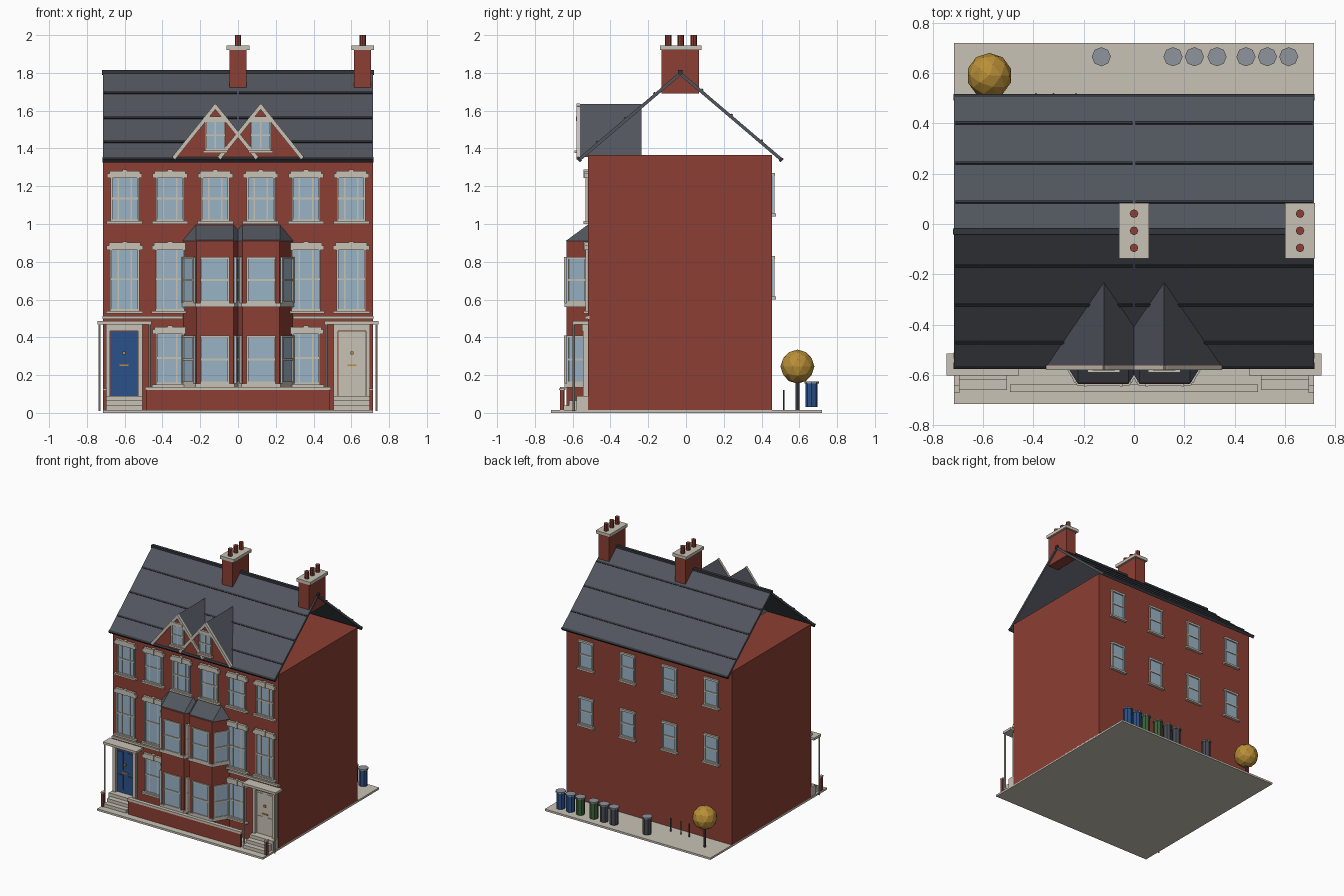
import bpy, bmesh, math
from mathutils import Matrix, Vector

cube = bpy.data.objects.get("Cube")
if cube:
    bpy.data.objects.remove(cube)


def material(name, code):
    rgb = [((int(code[i:i + 2], 16) / 255 + 0.055) / 1.055) ** 2.4 for i in (0, 2, 4)]
    m = bpy.data.materials.new(name)
    m.use_nodes = True
    m.diffuse_color = (*rgb, 1)
    m.node_tree.nodes["Principled BSDF"].inputs["Base Color"].default_value = (*rgb, 1)
    return m


MATS = {n: material(n, c) for n, c in {
    "brick": "8C3F33", "stone": "C9C2B5", "slate": "51555D", "dark slate": "33373C",
    "glass": "9AB3C6", "blue paint": "2C5189", "green plastic": "3C6238",
    "gold": "B98F38", "charcoal": "484C55", "lid grey": "8F949C"}.items()}
PARTS = {}
I = Matrix()
T = Matrix.Translation


def part(name, mat):
    return PARTS.setdefault((name, mat), bmesh.new())


def box(name, mat, x, y, z, M=I):
    """Box from (low, high) ranges on each axis."""
    mid = [(a + b) / 2 for a, b in (x, y, z)]
    size = [abs(b - a) for a, b in (x, y, z)]
    bmesh.ops.create_cube(part(name, mat), size=1, matrix=M @ T(mid) @ Matrix.Diagonal((*size, 1)))


def loft(name, mat, lower, upper):
    """Closed solid between two matching rings of points."""
    bm = part(name, mat)
    a = [bm.verts.new(p) for p in lower]
    b = [bm.verts.new(p) for p in upper]
    n = len(a)
    faces = [bm.faces.new(a), bm.faces.new(b)]
    faces += [bm.faces.new((a[i], a[(i + 1) % n], b[(i + 1) % n], b[i])) for i in range(n)]
    bmesh.ops.recalc_face_normals(bm, faces=faces)


def rod(name, mat, x, y, z0, z1, r, sides=8):
    bmesh.ops.create_cone(part(name, mat), cap_ends=True, segments=sides, radius1=r, radius2=r,
                          depth=z1 - z0, matrix=T((x, y, (z0 + z1) / 2)))


def window(name, M, half, z0, z1, bars=(), lintel=False, sill=0.02):
    """Sash window on a wall; local -y points out of the wall."""
    f = 0.01
    box(name + "_glass", "glass", (-half, half), (-0.005, 0.01), (z0, z1), M)
    frame = name + "_frames"
    for s in (-1, 1):
        box(frame, "stone", (s * half, s * (half - f)), (-0.013, 0.005), (z0, z1), M)
    mid = (z0 + z1) / 2
    for z in (z0 + f / 2, mid, z1 - f / 2):
        box(frame, "stone", (-half, half), (-0.011, 0.005), (z - f / 2, z + f / 2), M)
    for b in bars:
        box(frame, "stone", (b - 0.004, b + 0.004), (-0.009, 0.005), (z0, z1), M)
    if sill:
        box(name + "_sills", "stone", (-half - sill, half + sill), (-0.022, 0.005), (z0 - 0.014, z0), M)
    if lintel:
        for w, lo, hi in ((0.018, -0.012, 0.012), (0.006, 0.012, 0.026)):
            box(name + "_lintels", "stone", (-half - w, half + w), (-0.018, 0.005), (z1 + lo, z1 + hi), M)
        box(name + "_lintels", "stone", (-0.012, 0.012), (-0.022, 0.005), (z1 - 0.012, z1 + 0.033), M)


# Ground and main walls
box("ground_slab", "stone", (-0.715, 0.715), (-0.715, 0.72), (0, 0.015))
box("house_walls", "brick", (-0.715, 0.715), (-0.52, 0.455), (0.01, 1.365))

# Main roof: two thin slopes with battens, gutters and a ridge
PITCH = math.atan2(0.46, 0.54)
for turn, courses in ((0, (0.177, 0.38, 0.577)), (math.pi, (0.15, 0.354, 0.564))):
    M = T((0, -0.03, 1.805)) @ Matrix.Rotation(turn, 4, "Z") @ Matrix.Rotation(PITCH, 4, "X")
    box("roof_slopes", "slate", (-0.715, 0.715), (-0.709, 0), (-0.015, 0.002), M)
    box("roof_gutters", "dark slate", (-0.717, 0.717), (-0.715, -0.7), (-0.019, 0.004), M)
    for d in courses:
        for s in (-1, 1):
            box("roof_battens", "dark slate", (s * 0.006, s * 0.71), (-d - 0.006, -d + 0.006), (0, 0.008), M)
box("roof_ridge", "dark slate", (-0.72, 0.72), (-0.042, -0.018), (1.79, 1.814))

# Chimneys
for x in (0, 0.66):
    box("chimney_stacks", "brick", (x - 0.045, x + 0.045), (-0.13, 0.07), (1.69, 1.925))
    box("chimney_caps", "stone", (x - 0.06, x + 0.06), (-0.137, 0.083), (1.92, 1.944))
    for y in (-0.095, -0.027, 0.041):
        rod("chimney_pots", "brick", x, y, 1.94, 2.0, 0.017)

# Dormers
for cx in (-0.12, 0.12):
    def ring(y):
        return [(cx - 0.225, y, 1.355), (cx + 0.225, y, 1.355), (cx, y, 1.635)]
    loft("dormer_roofs", "slate", ring(-0.56), ring(-0.235))
    loft("dormer_gables", "brick", ring(-0.568), ring(-0.56))
    for s in (-1, 1):
        M = T((cx, 0, 1.635)) @ Matrix.Rotation(s * math.atan2(0.28, 0.225), 4, "Y")
        box("dormer_bargeboards", "stone", (0, s * 0.362), (-0.58, -0.562), (-0.018, 0.003), M)
    window("dormer", T((cx, -0.568, 0)), 0.055, 1.39, 1.55, (0,), sill=0.01)
    box("dormer_window_heads", "stone", (cx - 0.045, cx + 0.045), (-0.583, -0.565), (1.545, 1.57))

# Front windows
for x in (-0.6, -0.36, -0.12, 0.12, 0.36, 0.6):
    M = T((x, -0.52, 0))
    window("front_window", M, 0.075, 1.015, 1.255, (-0.035, 0.035), True)
    if abs(x) > 0.3:
        window("front_window", M, 0.078, 0.54, 0.875, (-0.035, 0.035), True)
    if 0.3 < abs(x) < 0.5:
        window("front_window", M, 0.075, 0.15, 0.43, (-0.035, 0.035), True)

# Back windows
for x in (-0.54, -0.18, 0.18, 0.54):
    M = T((x, 0.455, 0)) @ Matrix.Rotation(math.pi, 4, "Z")
    for z in (0.615, 1.055):
        window("back_window", M, 0.06, z, z + 0.21, sill=0.012)
        box("back_window_heads", "stone", (-0.065, 0.065), (-0.015, 0.005), (z + 0.2, z + 0.215), M)


# Twin bays
def bay_ring(cx, z, grow=0.0):
    back, front = 0.17 + grow, 0.0975 + grow * 0.6
    return [(cx - back, -0.515, z), (cx - front, -0.632 - grow, z),
            (cx + front, -0.632 - grow, z), (cx + back, -0.515, z)]


for cx in (-0.1225, 0.1225):
    loft("bay_walls", "brick", bay_ring(cx, 0.01), bay_ring(cx, 0.915))
    for z0, z1 in ((0.56, 0.582), (0.135, 0.155)):
        loft("bay_bands", "stone", bay_ring(cx, z0, 0.01), bay_ring(cx, z1, 0.01))
    top = [(cx - 0.103, -0.515, 0.995), (cx - 0.1, -0.522, 0.995),
           (cx + 0.1, -0.522, 0.995), (cx + 0.103, -0.515, 0.995)]
    loft("bay_roofs", "slate", bay_ring(cx, 0.91, 0.004), top)
    for z0, z1 in ((0.582, 0.825), (0.155, 0.41)):
        window("bay_window", T((cx, -0.632, 0)), 0.077, z0, z1, sill=0)
        for s in (-1, 1):
            M = T((cx + s * 0.134, -0.5735, 0)) @ Matrix.Rotation(s * math.atan2(0.117, 0.0725), 4, "Z")
            window("bay_window", M, 0.06, z0, z1, sill=0)

# Entrances, mirrored left and right
for s in (-1, 1):
    def mbox(name, mat, x0, x1, y, z):
        box(name, mat, (s * x0, s * x1), y, z)
    cx = 0.603
    for depth, z in ((-0.66, 0.04), (-0.62, 0.065), (-0.58, 0.09)):
        mbox("door_steps", "stone", 0.505, 0.695 if z < 0.08 else 0.71, (depth, -0.51), (0.01, z))
    mbox("blue_door" if s < 0 else "pale_door", "blue paint" if s < 0 else "stone",
         cx - 0.072, cx + 0.072, (-0.526, -0.51), (0.09, 0.432))
    for a in (cx - 0.04, cx + 0.04):
        for z in ((0.12, 0.23), (0.27, 0.41)):
            mbox("blue_door_panels" if s < 0 else "pale_door_panels", "blue paint" if s < 0 else "stone",
                 a - 0.022, a + 0.022, (-0.53, -0.52), z)
    mbox("letter_slots", "gold", cx - 0.024, cx + 0.024, (-0.533, -0.52), (0.247, 0.256))
    mbox("door_knockers", "gold", cx - 0.008, cx + 0.008, (-0.536, -0.52), (0.308, 0.324))
    for x0, x1 in ((0.505, 0.529), (0.677, 0.7)):
        mbox("door_pilasters", "stone", x0, x1, (-0.545, -0.51), (0.09, 0.45))
    mbox("door_heads", "stone", 0.505, 0.7, (-0.55, -0.51), (0.434, 0.468))
    mbox("porch_canopies", "stone", 0.457, 0.745, (-0.602, -0.515), (0.468, 0.486))
    mbox("string_courses", "stone", 0.29, 0.717, (-0.535, -0.51), (0.497, 0.514))
    for x in (0.467, 0.733):
        rod("porch_posts", "stone", s * x, -0.594, 0.01, 0.47, 0.006)
    mbox("end_piers", "brick", 0.697, 0.715, (-0.668, -0.645), (0.01, 0.12))
    mbox("pier_caps", "stone", 0.694, 0.715, (-0.672, -0.641), (0.12, 0.13))

# Garden wall
box("garden_wall", "brick", (-0.485, 0.485), (-0.663, -0.643), (0.01, 0.12))
box("garden_wall_cap", "stone", (-0.492, 0.492), (-0.668, -0.638), (0.12, 0.138))

# Back yard: bins, stakes and a clipped tree
BINS = {0.615: "blue paint", 0.53: "blue paint", 0.445: "green plastic", 0.33: "green plastic",
        0.24: "charcoal", 0.155: "charcoal", -0.13: "charcoal"}
for x, mat in BINS.items():
    rod(mat.split()[0] + "_bins", mat, x, 0.665, 0.03, 0.157, 0.032)
    rod("bin_lids", "lid grey", x, 0.665, 0.155, 0.165, 0.038)
for x in (-0.39, -0.32, -0.23):
    rod("yard_stakes", "charcoal", x, 0.517, 0.01, 0.12, 0.004, 6)
rod("tree_trunk", "charcoal", -0.575, 0.59, 0.01, 0.18, 0.01)
bmesh.ops.create_icosphere(part("tree_crown", "gold"), subdivisions=2, radius=0.09,
                           matrix=T((-0.575, 0.59, 0.245)))

# Turn the gathered parts into objects
for (name, mat), bm in PARTS.items():
    mesh = bpy.data.meshes.new(name)
    bm.to_mesh(mesh)
    bm.free()
    mesh.materials.append(MATS[mat])
    bpy.context.scene.collection.objects.link(bpy.data.objects.new(name, mesh))
